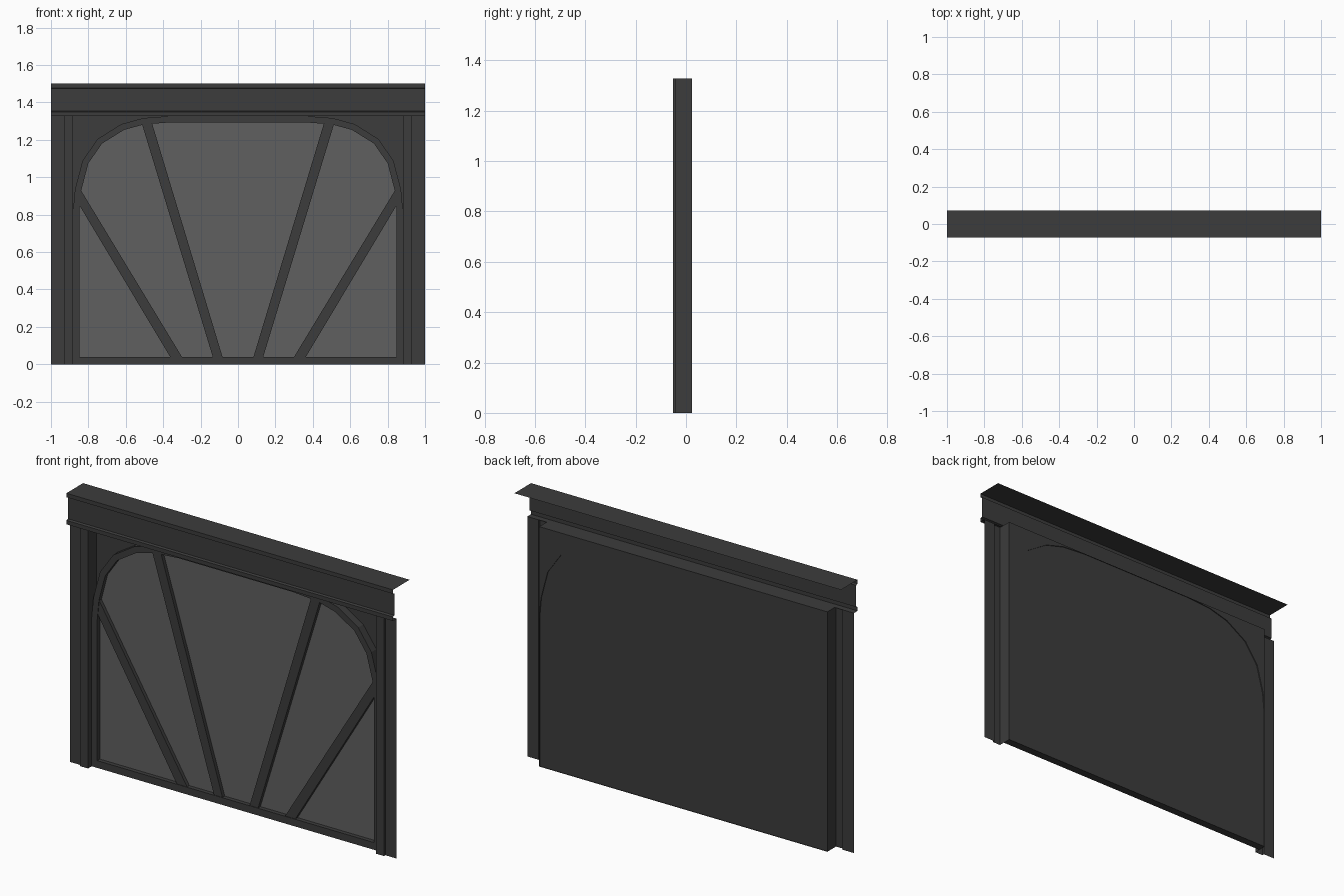
import bpy
from mathutils import Vector

cube = bpy.data.objects.get("Cube")
if cube:
    bpy.data.objects.remove(cube, do_unlink=True)


def material(name, value):
    m = bpy.data.materials.new(name)
    m.use_nodes = True
    color = (value, value, value, 1)
    m.diffuse_color = color
    m.node_tree.nodes["Principled BSDF"].inputs["Base Color"].default_value = color
    return m


DARK = material("dark grey frame", 0.045)
GLASS = material("grey glass", 0.115)


def build(name, verts, faces, mat=DARK):
    mesh = bpy.data.meshes.new(name)
    mesh.from_pydata(verts, [], faces)
    mesh.materials.append(mat)
    obj = bpy.data.objects.new(name, mesh)
    bpy.context.collection.objects.link(obj)
    return obj


def sweep(name, start, end, flip=False):
    """Open sheet joining two matching rows of points."""
    n = len(start)
    faces = [(i, i + 1, n + i + 1, n + i) for i in range(n - 1)]
    if flip:
        faces = [f[::-1] for f in faces]
    return build(name, start + end, faces)


# Depths and main sizes
FRONT, GLASS_Y, SHEET_Y, BACK = -0.02, 0.003, 0.019, 0.024
SIDE, HEAD, RIM = 0.882, 1.328, 0.034

# Lintel: open moulded profile (y, z) swept along the full width
profile = [(0.073, 1.5), (-0.073, 1.5), (-0.073, 1.478), (-0.06, 1.474),
           (-0.06, 1.354), (-0.073, 1.35), (-0.073, HEAD), (-0.04, HEAD)]
sweep("lintel", [(-1, y, z) for y, z in profile], [(1, y, z) for y, z in profile], True)

# Soffit between the lintel and the back panel
sweep("soffit", [(-SIDE, -0.052, HEAD), (-SIDE, BACK, HEAD)],
      [(SIDE, -0.052, HEAD), (SIDE, BACK, HEAD)], True)

# Stepped piers on both sides
pier = [(1, -0.04), (0.93, -0.04), (0.93, -0.052), (SIDE, -0.052), (SIDE, BACK)]
for s, side in ((1, "left"), (-1, "right")):
    sweep(side + "_pier", [(s * x, y, 0) for x, y in pier],
          [(s * x, y, HEAD) for x, y in pier], s > 0)

# Arch outline from the springing to the crown, then offset outward for the rim
arc = [Vector(p) for p in ((0.848, 0.82), (0.838, 0.93), (0.8, 1.075), (0.727, 1.18),
                           (0.61, 1.253), (0.5, 1.283), (0.35, 1.294))]
rim_arc = []
for i, p in enumerate(arc):
    before = arc[i - 1] if i else p - Vector((0, 1))
    after = arc[i + 1] if i + 1 < len(arc) else p - Vector((1, 0))
    t = (p - before).normalized() + (after - p).normalized()
    rim_arc.append(p + Vector((t.y, -t.x)).normalized() * RIM)
rim_arc[0].x = SIDE
rim_arc[-1].y = HEAD


def loop(points, bottom):
    """Closed symmetric outline, from the right foot over the arch to the left."""
    half = [(points[0].x, bottom)] + [(p.x, p.y) for p in points]
    return half + [(-x, z) for x, z in reversed(half)]


inner, outer = loop(arc, 0.04), loop(rim_arc, 0)
n = len(inner)

# Arched frame: outer side, front face and inner reveal
rows = [(outer, BACK), (outer, FRONT), (inner, FRONT), (inner, GLASS_Y)]
verts = [(x, y, z) for pts, y in rows for x, z in pts]
faces = [(r * n + i, r * n + (i + 1) % n, (r + 1) * n + (i + 1) % n, (r + 1) * n + i)
         for r in range(3) for i in range(n)]
build("arched_frame", verts, faces)

# Glass in front and dark sheet behind
build("glass", [(x, GLASS_Y, z) for x, z in inner], [tuple(range(n))[::-1]], GLASS)
build("back_sheet", [(x, SHEET_Y, z) for x, z in outer], [tuple(range(n))])

# Corner panels beside the arch
for s, side in ((1, "left"), (-1, "right")):
    pts = [(s * SIDE, BACK, HEAD)] + [(s * p.x, BACK, p.y) for p in rim_arc]
    build(side + "_corner_panel", pts, [(0, i, i + 1) for i in range(1, len(rim_arc))])

# Radiating bars, each given as its (x, z) corners
bars = {"inner_bar": [(0.08, 0.03), (0.132, 0.03), (0.515, 1.29), (0.463, 1.3)],
        "outer_bar": [(0.294, 0.03), (0.357, 0.03), (0.857, 0.865), (0.848, 0.944)]}
for name, quad in bars.items():
    for s, side in ((1, "left"), (-1, "right")):
        pts = [(s * x, y, z) for y in (FRONT + 0.003, GLASS_Y) for x, z in quad]
        sides = [(i, i + 4, (i + 1) % 4 + 4, (i + 1) % 4) for i in range(4)]
        fs = [(0, 1, 2, 3)] + sides
        build(side + "_" + name, pts, fs if s > 0 else [f[::-1] for f in fs])
